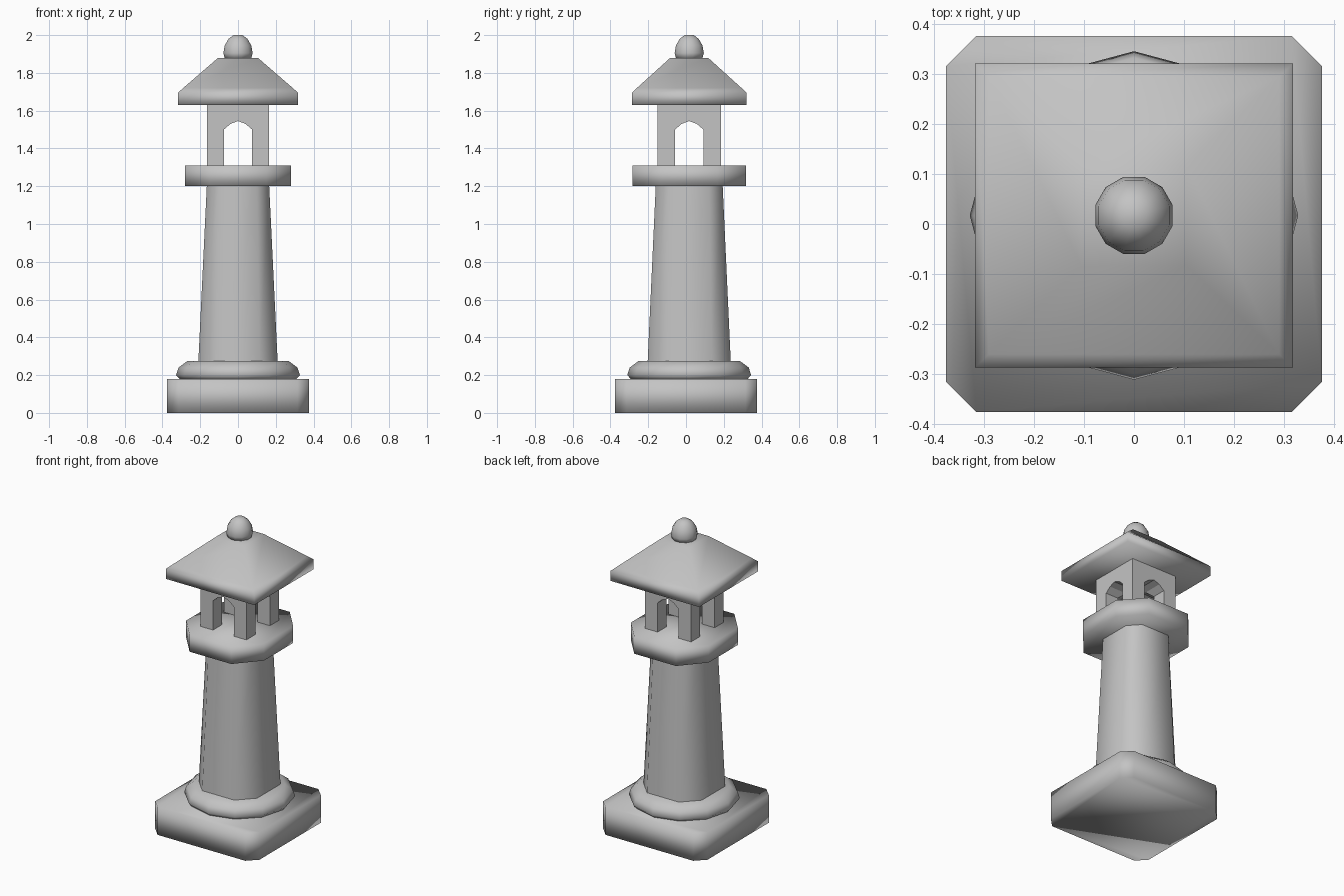
import bpy, bmesh, math
from mathutils import Vector

cube = bpy.data.objects.get("Cube")
if cube:
    bpy.data.objects.remove(cube, do_unlink=True)

# One stone grey for everything
stone = bpy.data.materials.new("stone_grey")
stone.use_nodes = True
grey = (0.55, 0.55, 0.55, 1)
stone.diffuse_color = grey
stone.node_tree.nodes["Principled BSDF"].inputs["Base Color"].default_value = grey

AXIS_Y = 0.017  # the tower stands slightly behind the middle of its base


def chamfered(hx, hy, cx, cy, z):
    """Rectangle outline with its corners cut off by cx and cy."""
    pts = []
    for sx, sy in ((1, 1), (-1, 1), (-1, -1), (1, -1)):
        a = (sx * hx, sy * (hy - cy), z)
        b = (sx * (hx - cx), sy * hy, z)
        if not cx:
            pts.append(a)
        else:
            pts += [a, b] if sx * sy > 0 else [b, a]
    return pts


def circle(radius, z, sides, turn=0.0):
    step = math.tau / sides
    return [(radius * math.cos(i * step + turn), radius * math.sin(i * step + turn), z)
            for i in range(sides)]


def loft(name, rings, y=AXIS_Y, caps=True, smooth=True):
    """Skin a stack of outlines from bottom to top."""
    bm = bmesh.new()
    loops = [[bm.verts.new(Vector(p) + Vector((0, y, 0))) for p in ring] for ring in rings]
    for low, high in zip(loops, loops[1:]):
        n = len(low)
        for i in range(n):
            j = (i + 1) % n
            bm.faces.new((low[i], low[j], high[j], high[i]))
    if caps:
        bm.faces.new(loops[0][::-1])
        bm.faces.new(loops[-1])
    bmesh.ops.recalc_face_normals(bm, faces=bm.faces)
    for face in bm.faces:
        face.smooth = smooth
    mesh = bpy.data.meshes.new(name)
    bm.to_mesh(mesh)
    bm.free()
    mesh.materials.append(stone)
    obj = bpy.data.objects.new(name, mesh)
    bpy.context.collection.objects.link(obj)
    return obj


# Square plinth with cut corners
loft("plinth", [chamfered(0.375, 0.375, 0.06, 0.06, z) for z in (0, 0.18)], y=0)

# Rounded twelve-sided moulding
loft("base_moulding", [circle(r, z, 12) for r, z in
                       ((0.305, 0.175), (0.328, 0.2), (0.315, 0.24), (0.268, 0.275))])

# Tapering eight-sided shaft
loft("shaft", [chamfered(0.21, 0.22, 0.095, 0.1, 0.27),
               chamfered(0.165, 0.177, 0.065, 0.072, 1.205)], caps=False)

# Gallery slab
loft("gallery", [chamfered(0.28, 0.3, 0.13, 0.15, z) for z in (1.2, 1.31)])

# Square lantern room, pierced by arches both ways
lantern = loft("lantern_room", [chamfered(0.165, 0.167, 0, 0, z) for z in (1.305, 1.635)],
               smooth=False)
half_arch = [(0.075, 1.25), (0.075, 1.5), (0.04, 1.53)]
arch = half_arch + [(0, 1.545)] + [(-x, z) for x, z in reversed(half_arch)]
for name, along_x in (("arch_cut_side", True), ("arch_cut_front", False)):
    cutter = loft(name, [[(d, u, z) if along_x else (u, d, z) for u, z in arch]
                         for d in (-0.4, 0.4)], smooth=False)
    cutter.hide_render = True
    mod = lantern.modifiers.new(name, "BOOLEAN")
    mod.operation = "DIFFERENCE"
    mod.solver = "EXACT"
    mod.object = cutter
    bpy.context.view_layer.objects.active = lantern
    bpy.ops.object.modifier_apply(modifier=mod.name)
    bpy.data.objects.remove(cutter, do_unlink=True)

# Hipped roof with an upright eave
loft("roof", [chamfered(hx, hy, 0, 0, z) for hx, hy, z in
              ((0.318, 0.304, 1.63), (0.318, 0.304, 1.695),
               (0.29, 0.277, 1.72), (0.105, 0.1, 1.88))])

# Domed finial
loft("finial", [circle(r, z, 12, math.radians(15)) for r, z in
                ((0.072, 1.875), (0.08, 1.905), (0.073, 1.945), (0.052, 1.98), (0.025, 2.0))])
